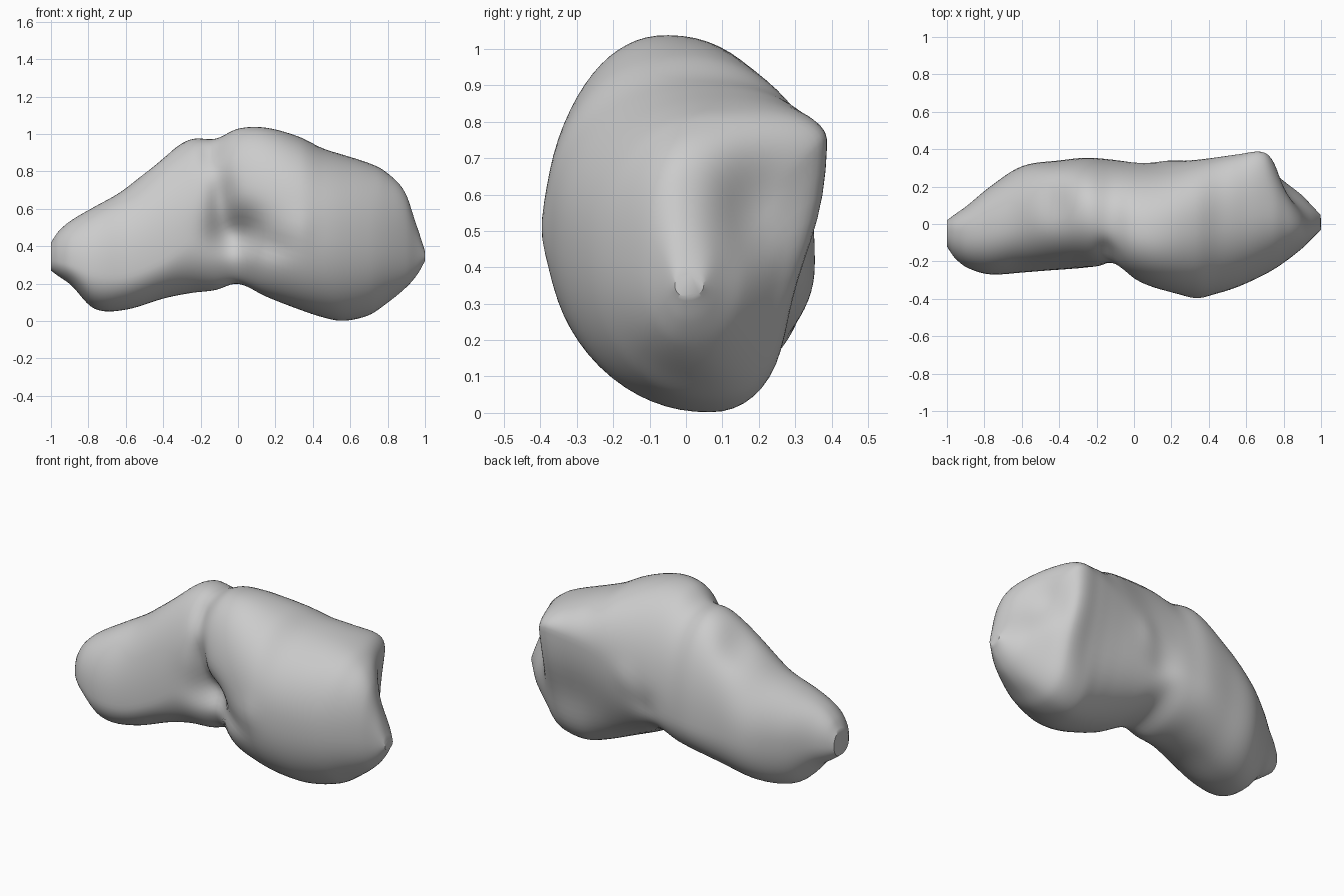
import bpy, bmesh, math
from mathutils import Vector

cube = bpy.data.objects.get("Cube")
if cube:
    bpy.data.objects.remove(cube, do_unlink=True)

# Sections along x: x, bottom z, top z, crown y, front y, front z, back y, back z
SECTIONS = [
    (-1.0, .27, .42, -.04, -.12, .33, .02, .34),
    (-.96, .24, .48, -.04, -.18, .32, .05, .35),
    (-.89, .19, .54, -.04, -.235, .30, .10, .36),
    (-.77, .065, .61, -.02, -.27, .26, .20, .37),
    (-.6, .06, .71, .03, -.26, .25, .31, .38),
    (-.4, .12, .90, .07, -.245, .33, .34, .40),
    (-.25, .15, .975, .05, -.24, .44, .355, .41),
    (-.12, .165, .975, .01, -.265, .54, .345, .42),
    (0, .20, 1.03, -.04, -.31, .60, .335, .44),
    (.15, .13, 1.035, -.05, -.36, .57, .33, .52),
    (.33, .06, .985, -.01, -.388, .53, .345, .64),
    (.45, .02, .925, .03, -.37, .50, .36, .69),
    (.56, .0, .89, .07, -.335, .48, .375, .72),
    (.7, .03, .845, .08, -.27, .45, .385, .74),
    (.79, .09, .80, .06, -.215, .43, .30, .64),
    (.9, .18, .69, .01, -.13, .41, .18, .43),
    (.96, .25, .52, 0, -.07, .38, .10, .37),
    (1.0, .32, .38, 0, -.03, .35, .05, .35),
]

# Dents and swells: centre, radii, push
DENTS = [
    ((-.01, -.3, .47), (.14, .3, .11), (0, .16, 0)),     # waist pit
    ((-.09, -.25, .64), (.07, .2, .13), (0, .07, 0)),    # crease above pit
    ((-.01, -.22, .28), (.12, .2, .12), (0, .05, 0)),    # crease below pit
    ((.2, -.3, .40), (.08, .2, .05), (0, .03, 0)),       # side furrow
    ((.33, -.36, .5), (.07, .2, .07), (0, -.015, 0)),    # front knob
    ((-.42, .13, .85), (.10, .13, .15), (.01, -.01, -.05)),  # upper hollow
    ((.89, .22, .56), (.16, .16, .16), (-.08, -.02, 0)),  # end scoop
    ((.6, .34, .33), (.25, .2, .2), (0, -.05, 0)),       # rear undercut
    ((.05, .33, .42), (.09, .2, .07), (0, -.025, 0)),    # rear dimple
    ((.18, .33, .56), (.06, .2, .06), (0, .015, 0)),     # rear knob
    ((-.15, -.2, .90), (.05, .15, .08), (0, .04, 0)),    # shoulder notch
]


def tangent(i, k):
    a, b = SECTIONS[max(i - 1, 0)], SECTIONS[min(i + 1, len(SECTIONS) - 1)]
    return (b[k] - a[k]) / (b[0] - a[0])


def blend(i, t):
    """Smooth in-between section after section i."""
    a, b = SECTIONS[i], SECTIONS[i + 1]
    h = b[0] - a[0]
    out = [a[0] + h * t]
    for k in range(1, 8):
        out.append(a[k] * (1 + 2 * t) * (1 - t) ** 2 + b[k] * t * t * (3 - 2 * t)
                   + h * tangent(i, k) * t * (1 - t) ** 2
                   + h * tangent(i + 1, k) * t * t * (t - 1))
    return out


def dented(p):
    move = Vector()
    for centre, radii, push in DENTS:
        d = sum(((p[k] - centre[k]) / radii[k]) ** 2 for k in range(3))
        move += Vector(push) * math.exp(-d)
    return p + move


def ring_points(section, count):
    x, low, high, crown, front, front_z, back, back_z = section
    for j in range(count):
        a = math.tau * j / count
        c, s = math.cos(a), math.sin(a)
        side, side_z = (back, back_z) if c > 0 else (front, front_z)
        edge = high if s > 0 else low
        yield dented(Vector((x, crown + (side - crown) * abs(c) ** .92,
                             side_z + (edge - side_z) * abs(s) ** .92)))


# Lofted rock body
AROUND, STEPS = 72, 6
stations = [blend(i, t / STEPS) for i in range(len(SECTIONS) - 1) for t in range(STEPS)]
stations.append(SECTIONS[-1])
bm = bmesh.new()
rings = [[bm.verts.new(p) for p in ring_points(s, AROUND)] for s in stations]
for r, q in zip(rings, rings[1:]):
    for j in range(AROUND):
        n = (j + 1) % AROUND
        bm.faces.new((r[j], r[n], q[n], q[j]))
bm.faces.new(rings[0])
bm.faces.new(rings[-1])
for _ in range(3):
    bmesh.ops.smooth_vert(bm, verts=[v for r in rings[1:-1] for v in r], factor=.4,
                          use_axis_x=True, use_axis_y=True, use_axis_z=True)
bmesh.ops.recalc_face_normals(bm, faces=bm.faces)
mesh = bpy.data.meshes.new("rock_body")
bm.to_mesh(mesh)
bm.free()
rock = bpy.data.objects.new("rock_body", mesh)
bpy.context.collection.objects.link(rock)

# Plain stone colour
stone = bpy.data.materials.new("light_grey_stone")
stone.use_nodes = True
colour = (.6, .6, .6, 1)
stone.diffuse_color = colour
stone.node_tree.nodes["Principled BSDF"].inputs["Base Color"].default_value = colour
mesh.materials.append(stone)

bpy.ops.object.select_all(action="DESELECT")
rock.select_set(True)
bpy.context.view_layer.objects.active = rock
bpy.ops.object.shade_smooth_by_angle(angle=math.radians(35))
